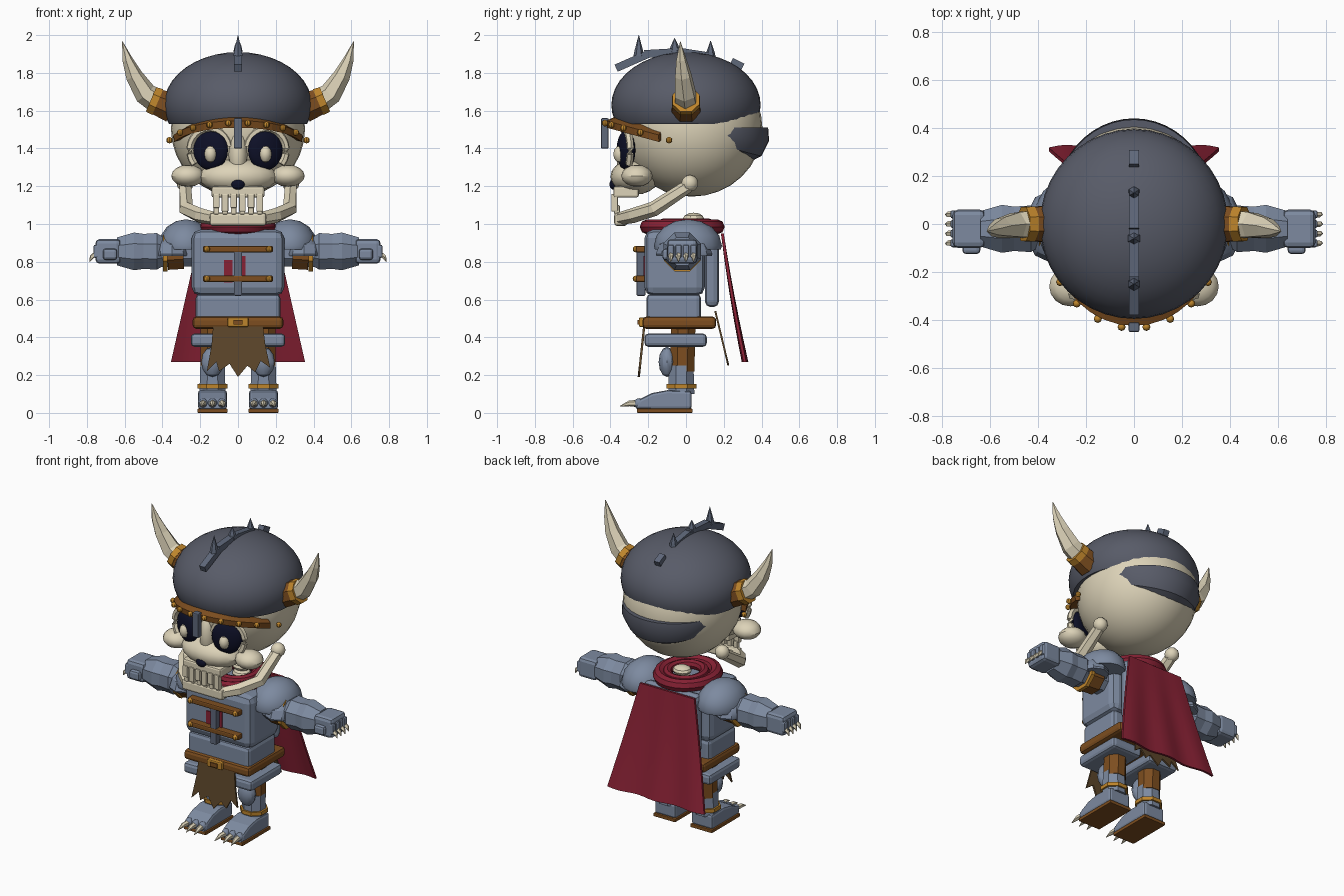
import bpy, bmesh, math
from mathutils import Vector, Euler

if "Cube" in bpy.data.objects:
    bpy.data.objects.remove(bpy.data.objects["Cube"])

def material(name, rgb):
    m = bpy.data.materials.new(name)
    m.diffuse_color = (*rgb, 1)
    m.use_nodes = True
    m.node_tree.nodes["Principled BSDF"].inputs["Base Color"].default_value = m.diffuse_color
    return m

HELM = material("dark_helmet", (.097, .105, .138))
STEEL = material("blue_steel", (.205, .255, .352))
TRIM = material("dull_steel", (.114, .138, .195))
BONE = material("bone", (.72, .65, .48))
RED = material("crimson", (.242, .015, .034))
LEATHER = material("brown_leather", (.205, .076, .014))
GOLD = material("gold", (.515, .235, .025))
CLOTH = material("dark_brown_cloth", (.107, .061, .023))
NAVY = material("navy_black", (.004, .005, .02))

def finish(bm, name, mat, smooth=True, bevel=0):
    bmesh.ops.recalc_face_normals(bm, faces=bm.faces)
    me = bpy.data.meshes.new(name)
    bm.to_mesh(me)
    bm.free()
    ob = bpy.data.objects.new(name, me)
    bpy.context.collection.objects.link(ob)
    me.materials.append(mat)
    if smooth:
        me.shade_smooth()
        me.set_sharp_from_angle(angle=math.radians(32))
    if bevel:
        b = ob.modifiers.new("bevel", 'BEVEL')
        b.width, b.segments = bevel, 2
    return ob

def place(bm, loc, scale, rot):
    e = Euler([math.radians(a) for a in rot]).to_matrix()
    for v in bm.verts:
        v.co = e @ Vector(a * b for a, b in zip(v.co, scale)) + Vector(loc)

def ball(name, mat, loc, rad, rot=(0, 0, 0), seg=16, clip=None):
    bm = bmesh.new()
    bmesh.ops.create_uvsphere(bm, u_segments=seg, v_segments=max(6, seg // 2), radius=1)
    place(bm, loc, rad, rot)
    if clip is not None:
        bmesh.ops.bisect_plane(bm, geom=bm.verts[:] + bm.edges[:] + bm.faces[:],
                               plane_co=(0, 0, clip), plane_no=(0, 0, 1), clear_inner=True)
        bmesh.ops.holes_fill(bm, edges=[e for e in bm.edges if e.is_boundary])
    return finish(bm, name, mat)

def box(name, mat, x, y, z, bevel=0, rot=(0, 0, 0)):
    bm = bmesh.new()
    bmesh.ops.create_cube(bm, size=1)
    place(bm, [sum(r) / 2 for r in (x, y, z)], [r[1] - r[0] for r in (x, y, z)], rot)
    return finish(bm, name, mat, False, bevel)

def loft(name, mat, rings, closed=False, smooth=True):
    bm = bmesh.new()
    vs = [[bm.verts.new(p) for p in r] for r in rings]
    n = len(vs[0])
    for a, b in zip(vs, vs[1:] + (vs[:1] if closed else [])):
        for i in range(n):
            bm.faces.new((a[i], a[(i + 1) % n], b[(i + 1) % n], b[i]))
    if not closed:
        bm.faces.new(vs[0])
        bm.faces.new(vs[-1])
    return finish(bm, name, mat, smooth)

def tube(name, mat, pts, radii, sides=8, smooth=False):
    pts = [Vector(p) for p in pts]
    rings = []
    for k, p in enumerate(pts):
        d = pts[min(k + 1, len(pts) - 1)] - pts[max(k - 1, 0)]
        q = d.to_track_quat('Z', 'Y')
        ang = [(i + .5) * math.tau / sides for i in range(sides)]
        rings.append([p + q @ Vector((math.cos(a) * radii[k], math.sin(a) * radii[k], 0)) for a in ang])
    return loft(name, mat, rings, smooth=smooth)

def prism(name, mat, outline, place_a, place_b, bevel=0):
    """Outline joined between two placements."""
    ob = loft(name, mat, [[place_a(*p) for p in outline], [place_b(*p) for p in outline]], smooth=False)
    if bevel:
        b = ob.modifiers.new("bevel", 'BEVEL')
        b.width, b.segments = bevel, 2
    return ob

def ring(name, mat, c, R, r):
    loft(name, mat, [[(c[0] + (R[0] + r * math.cos(b)) * math.cos(a), c[1] + (R[1] + r * math.cos(b)) * math.sin(a),
                       c[2] + r * math.sin(b)) for b in [j * math.tau / 8 for j in range(8)]]
                     for a in [i * math.tau / 24 for i in range(24)]], closed=True)

def lerp(a, b, t):
    return a + (b - a) * t

# Skull and face
ball("skull", BONE, (0, .03, 1.505), (.355, .375, .36), seg=32)
ball("muzzle", BONE, (0, -.27, 1.25), (.205, .13, .095), seg=20)
ball("nose_bridge", BONE, (0, -.31, 1.37), (.05, .06, .13))
ball("nose_hole", NAVY, (0, -.385, 1.21), (.036, .02, .028))
box("upper_jaw", BONE, (-.14, .14), (-.385, -.25), (1.14, 1.2), .012)
box("lower_jaw", BONE, (-.15, .15), (-.38, -.31), (.99, 1.06), .015)
for i in range(6):
    x = -.115 + i * .046
    box("upper_tooth", BONE, (x - .018, x + .018), (-.395, -.36), (1.085 - .02 * (i % 2), 1.16), .006)
    box("lower_tooth", BONE, (x - .015, x + .015), (-.38, -.35), (1.05, 1.1), .006)

# Helmet: dome, neck guard, brow band, nose guard
ball("helmet_dome", HELM, (0, 0, 1.63), (.392, .395, .28), seg=40, clip=1.53)
guard = []
for i in range(-10, 11):
    t = math.radians(i * 6.6)
    k = math.sqrt(1 - (i / 11) ** 2)
    sec = [(.33, 1.51), (.35 + .085 * k, 1.51), (.355 + .085 * k, 1.51 - .07 * k),
           (.35 + .05 * k, 1.51 - .15 * k), (.32, 1.51 - .19 * k)]
    guard.append([(.88 * r * math.sin(t), r * math.cos(t), z) for r, z in sec])
loft("neck_guard", HELM, guard)

def brow(t, r=1.0, dz=0.0):
    t = math.radians(t)
    return (.36 * r * math.sin(t), -.42 * r * math.cos(t), 1.535 - .115 * (1 - math.cos(t)) + dz)
loft("brow_band", LEATHER, [[brow(a, .85, -.01), brow(a, 1, -.025), brow(a, 1.01, .012), brow(a, .88, .035)]
                            for a in range(-70, 71, 10)], smooth=False)
for a in (-78, -56, -40, -24, -8, 8, 24, 40, 56, 78):
    ball("brow_stud", GOLD, brow(a, 1.03, 0), (.017,) * 3, seg=8)
box("nose_guard", TRIM, (-.022, .022), (-.45, -.41), (1.4, 1.56), .006)

# Crest strips and spikes
for (y0, z0), (y1, z1) in (((-.37, 1.825), (-.2, 1.9)), ((-.22, 1.9), (-.02, 1.912)),
                           ((-.02, 1.91), (.14, 1.885)), ((.24, 1.86), (.3, 1.83))):
    tube("crest_strip", TRIM, [(0, y0, z0), (0, y1, z1)], [.029, .029], 4)
for y, z, top in ((-.25, 1.89, 2.0), (-.06, 1.91, 1.985), (.13, 1.88, 1.97)):
    tube("crest_spike", TRIM, [(0, y, z), (0, y, z + .03), (0, y, top)], [.028, .022, .001], 6)

# Neck, collar
for z in (.98, 1.03):
    ball("neck_bone", BONE, (0, .04, z), (.06, .055, .03), seg=10)
ring("collar", RED, (0, -.02, .985), (.165, .185), .04)
ring("collar_inner", RED, (0, 0, 1.0), (.11, .12), .03)

# Torso
box("chest", STEEL, (-.245, .245), (-.22, .1), (.62, .97), .045)
box("abdomen", STEEL, (-.225, .225), (-.21, .08), (.48, .63), .025)
box("back_plate", STEEL, (-.2, .2), (.1, .175), (.56, .95), .03)
box("chest_bar", TRIM, (-.022, .022), (-.262, -.215), (.62, .86), .006)
for z in (.867, .71):
    box("chest_strap", LEATHER, (-.185, .185), (-.265, -.21), (z - .017, z + .017), .008)
    for x in (-.165, .165):
        ball("strap_stud", GOLD, (x, -.265, z), (.017,) * 3, seg=8)
box("emblem_left", RED, (-.075, -.03), (-.226, -.215), (.69, .81))
box("emblem_right", RED, (.0, .04), (-.226, -.215), (.72, .83))
box("belt", LEATHER, (-.24, .24), (-.23, .16), (.445, .51), .02)
box("buckle", GOLD, (-.055, .055), (-.25, -.22), (.455, .505), .008)
box("buckle_centre", LEATHER, (-.025, .025), (-.258, -.24), (.467, .493))

# Ragged loincloths
rag = [(-.13, .48), (.13, .48), (.145, .36), (.17, .24), (.12, .275), (.09, .215), (.05, .25), (0, .19),
       (-.045, .26), (-.1, .22), (-.115, .27), (-.165, .22), (-.14, .36)]
fy = lambda z: lerp(-.255, -.225, (z - .2) / .28)
by = lambda z: lerp(.205, .145, (z - .25) / .25)
prism("front_loincloth", CLOTH, rag, lambda x, z: (x, fy(z), z), lambda x, z: (x, fy(z) + .012, z))
prism("back_loincloth", CLOTH, rag, lambda x, z: (x, by(z), z + .06), lambda x, z: (x, by(z) + .01, z + .06))

# Cape
cape = []
for i in range(17):
    u = i / 8 - 1
    side = []
    for off, order in ((0, range(7)), (.015, range(6, -1, -1))):
        for j in order:
            v = j / 6
            y = lerp(.185, .305, v) + .01 * v * math.cos(u * 8) - .025 * v * (1 - v) + off
            side.append((u * lerp(.2, .355, v), y, lerp(.95, .27, v)))
    cape.append(side)
loft("cape", RED, cape)

for s in (1, -1):
    # Face sides
    ball("eye_socket", NAVY, (s * .145, -.318, 1.39), (.098, .04, .105), (0, 0, s * 20), 20)
    ball("eye", BONE, (s * .145, -.35, 1.37), (.033, .035, .045), seg=12)
    rim = [(s * (.15 + .105 * math.sin(a)), -.325 + .03 * abs(math.sin(a)) * (math.sin(a) > 0), 1.39 + .115 * math.cos(a))
           for a in [math.radians(d) for d in range(-80, 131, 15)]]
    tube("eye_rim", BONE, rim, [.02] * len(rim), 6, True)
    ball("cheekbone", BONE, (s * .265, -.26, 1.255), (.088, .083, .058))
    ball("jaw_joint", BONE, (s * .28, .02, 1.215), (.045,) * 3, seg=12)
    tube("mandible", BONE, [(s * .28, .01, 1.2), (s * .275, -.17, 1.08), (s * .2, -.28, 1.045), (s * .13, -.345, 1.03)],
         [.035, .04, .04, .035], 6)
    # Horn with collar
    tube("horn_collar", LEATHER, [(s * .35, 0, 1.615), (s * .45, 0, 1.655)], [.085, .072], 8)
    tube("horn_collar_rim", GOLD, [(s * .425, 0, 1.645), (s * .46, 0, 1.66)], [.08, .076], 8)
    tube("horn", BONE, [(s * .42, 0, 1.645), (s * .49, -.005, 1.69), (s * .55, -.015, 1.785), (s * .585, -.025, 1.87),
                        (s * .612, -.03, 1.965)], [.066, .06, .046, .028, .002], 6)
    # Shoulder and arm
    ball("shoulder_dome", STEEL, (s * .275, .01, .885), (.145, .18, .14), clip=.865)
    ball("shoulder_lame", STEEL, (s * .35, -.01, .84), (.105, .15, .105), seg=10, clip=.83)
    tube("upper_arm", STEEL, [(s * .22, -.02, .85), (s * .42, -.02, .845)], [.08, .08])
    tube("arm_cuff", LEATHER, [(s * .29, -.02, .85), (s * .375, -.02, .845)], [.095, .095])
    tube("arm_ring", GOLD, [(s * .372, -.02, .845), (s * .396, -.02, .845)], [.105, .105])
    tube("forearm", STEEL, [(s * x, -.02, .855) for x in (.4, .43, .5, .55, .64)], [.085, .105, .1, .108, .08])
    box("hand", STEEL, sorted((s * .62, s * .755)), (-.1, .06), (.79, .92), .022)
    box("thumb", STEEL, sorted((s * .64, s * .715)), (-.125, -.08), (.81, .87), .015)
    for i in range(4):
        y = -.08 + i * .04
        box("finger", STEEL, sorted((s * .7, s * .765)), (y - .017, y + .017), (.82, .89), .01)
        tube("finger_claw", BONE, [(s * .755, y, .84), (s * .775, y, .825), (s * .785, y, .8)], [.014, .012, .002], 5)
    # Leg and foot
    c = s * .135
    box("hip_plate", STEEL, sorted((s * .03, s * .25)), (-.22, .11), (.35, .42), .02)
    tube("thigh", LEATHER, [(c, -.015, .46), (c, -.02, .22)], [.07, .07])
    tube("shin", STEEL, [(c, -.025, .25), (c, -.025, .1)], [.07, .075])
    ball("knee_guard", STEEL, (c, -.1, .27), (.06, .045, .08), seg=12)
    tube("ankle_ring", GOLD, [(c, -.025, .128), (c, -.025, .152)], [.086, .086])
    foot = [(.03, .02), (.03, .115), (-.1, .12), (-.18, .105), (-.25, .07), (-.27, .02)]
    prism("boot", STEEL, foot, lambda y, z: (c - .077, y, z), lambda y, z: (c + .077, y, z), .015)
    box("sole", LEATHER, (c - .08, c + .08), (-.26, .035), (0, .022), .004)
    for dx in (-.05, 0, .05):
        ball("toe", STEEL, (c + dx, -.245, .05), (.026, .035, .028), seg=10)
        tube("toe_claw", BONE, [(c + dx, -.265, .05), (c + dx * 1.1, -.3, .05), (c + dx * 1.2, -.35, .035)],
             [.019, .015, .002], 6)
